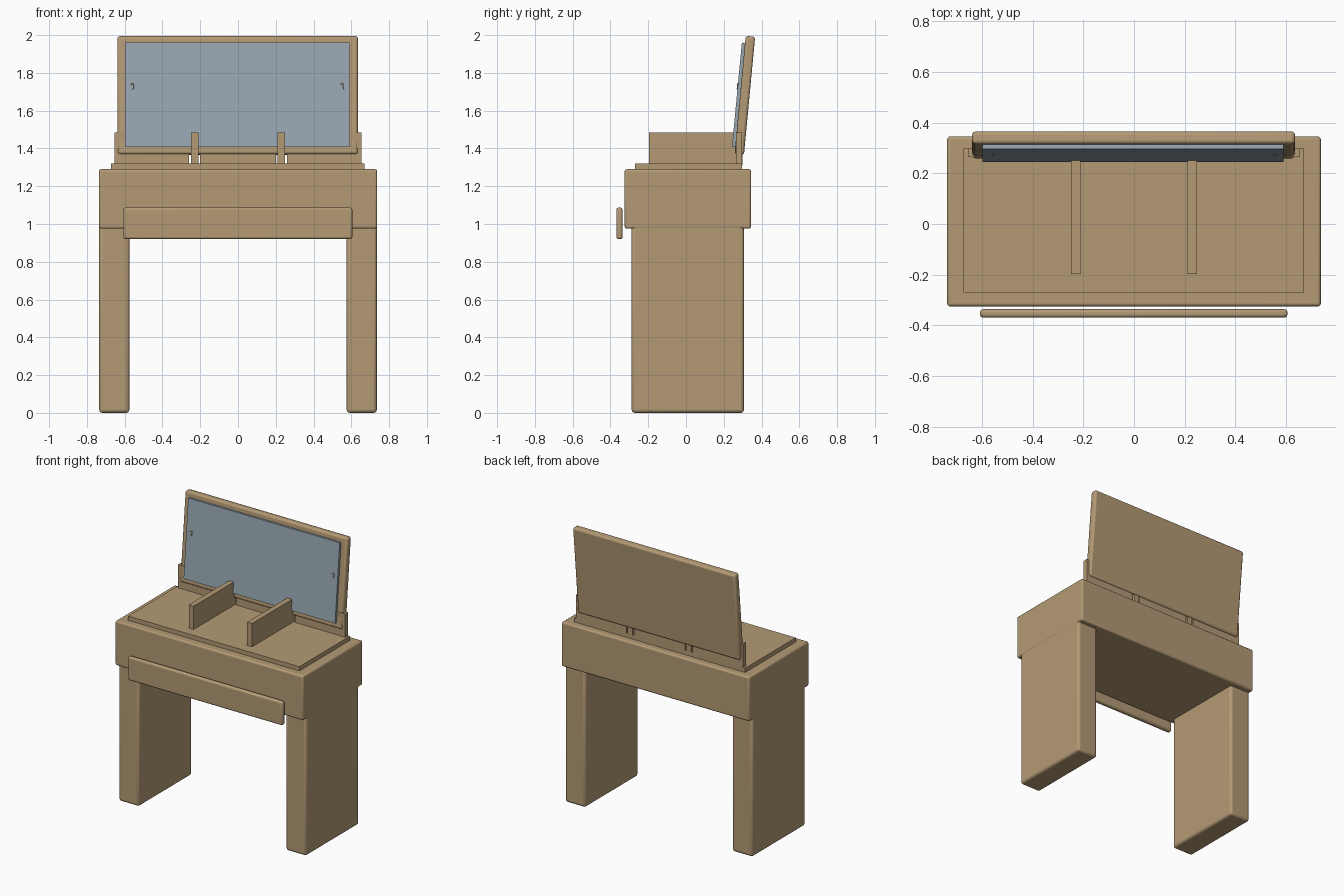
import bpy, math
from mathutils import Matrix, Vector

cube = bpy.data.objects.get("Cube")
if cube:
    bpy.data.objects.remove(cube, do_unlink=True)


def material(name, color):
    m = bpy.data.materials.new(name)
    m.use_nodes = True
    m.diffuse_color = color
    m.node_tree.nodes["Principled BSDF"].inputs["Base Color"].default_value = color
    return m


wood = material("tan wood", (0.456, 0.323, 0.178, 1))
glass = material("mirror glass", (0.314, 0.386, 0.440, 1))


def box(name, x, y, z, bevel=0, mat=wood):
    """Box from (min, max) ranges, with optional rounded edges."""
    bpy.ops.mesh.primitive_cube_add(size=1)
    ob = bpy.context.object
    ob.name = name
    size = [r[1] - r[0] for r in (x, y, z)]
    mid = [(r[0] + r[1]) / 2 for r in (x, y, z)]
    ob.data.transform(Matrix.Translation(mid) @ Matrix.Diagonal((*size, 1)))
    ob.data.materials.append(mat)
    if bevel:
        mod = ob.modifiers.new("rounded edges", 'BEVEL')
        mod.width = bevel
        mod.segments = 3
        bpy.ops.object.shade_smooth_by_angle(angle=math.radians(40))
    return ob


def pair(name, x, y, z, bevel=0):
    """The same box on both sides."""
    box("left_" + name, x, y, z, bevel)
    box("right_" + name, (-x[1], -x[0]), y, z, bevel)


# Table
box("table_body", (-0.737, 0.737), (-0.325, 0.345), (0.975, 1.29), 0.012)
pair("leg", (0.575, 0.735), (-0.288, 0.307), (0, 1.0), 0.017)
box("drawer_front", (-0.607, 0.605), (-0.369, -0.336), (0.92, 1.087), 0.012)
box("top_panel", (-0.672, 0.67), (-0.27, 0.297), (1.28, 1.32))

# Compartment walls, with the back rail slotted around the dividers
pair("divider", (0.21, 0.248), (-0.197, 0.3), (1.31, 1.485))
box("back_rail_middle", (-0.2, 0.2), (0.265, 0.297), (1.31, 1.485))
pair("back_rail_side", (0.26, 0.655), (0.265, 0.297), (1.31, 1.485))

# Lid leaning back, with its mirror; built upright from its lower front edge
tilt = Matrix.Translation((0, 0.257, 1.37)) @ Matrix.Rotation(math.radians(-5.4), 4, 'X')
lid = [
    box("lid", (-0.638, 0.635), (0, 0.05), (0, 0.629), 0.014),
    box("mirror", (-0.597, 0.59), (-0.017, 0.004), (0.037, 0.591), 0, glass),
]
# Small hooked mirror clips
for side, cx in (("left", 0.553), ("right", -0.56)):
    curve = bpy.data.curves.new(side + "_mirror_clip", 'CURVE')
    curve.dimensions = '3D'
    curve.bevel_depth = 0.003
    curve.bevel_resolution = 1
    line = curve.splines.new('POLY')
    steps = 6
    line.points.add(steps + 1)
    for i in range(steps + 1):
        a = math.pi * (1 - i / steps)
        line.points[i].co = (cx + 0.007 * math.cos(a), -0.018, 0.366 + 0.007 * math.sin(a), 1)
    line.points[steps + 1].co = (cx + 0.005, -0.018, 0.342, 1)
    curve.materials.append(wood)
    clip = bpy.data.objects.new(side + "_mirror_clip", curve)
    bpy.context.collection.objects.link(clip)
    lid.append(clip)
for ob in lid:
    ob.matrix_world = tilt
